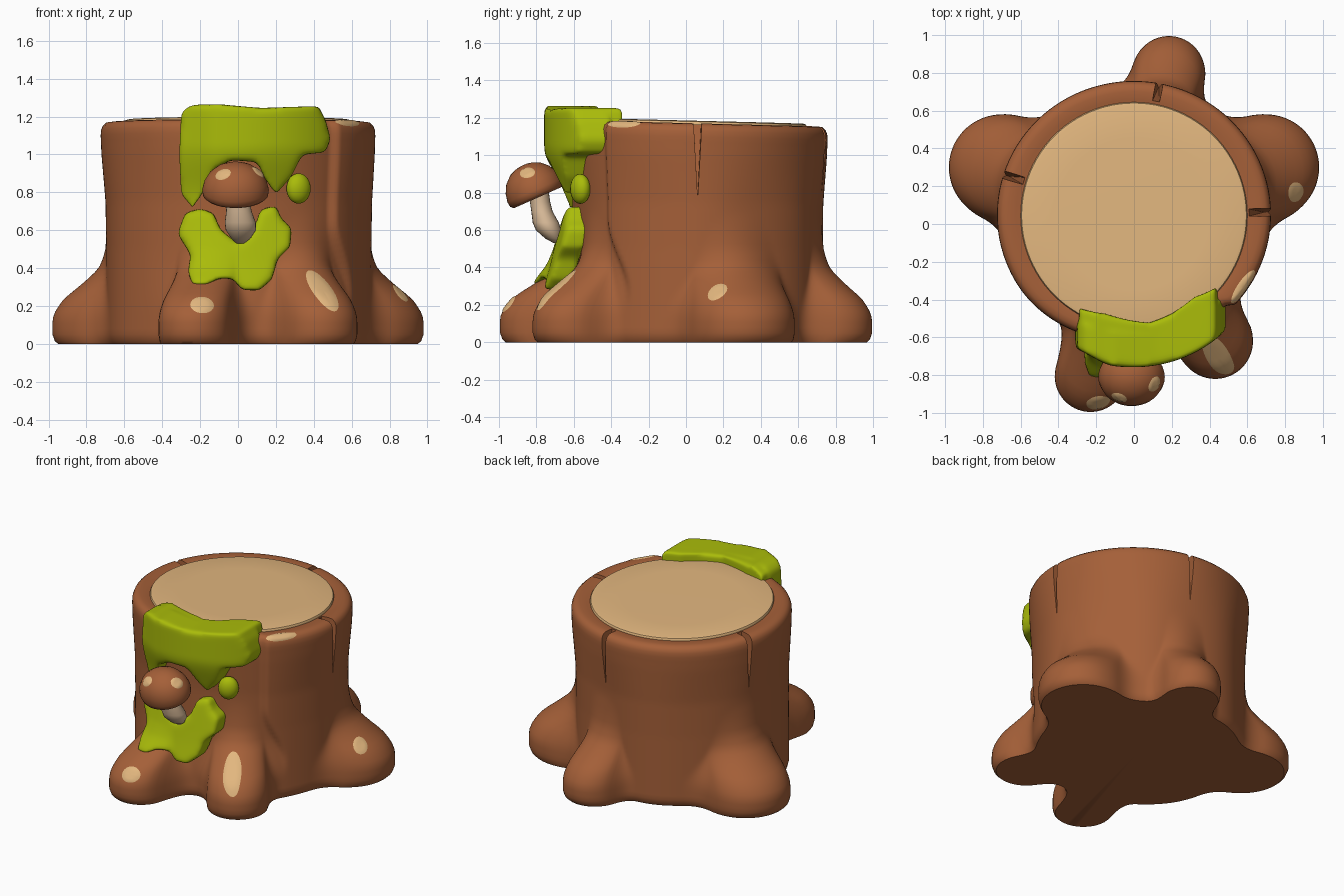
import bpy, bmesh, math
from mathutils import Vector, Matrix
from mathutils.bvhtree import BVHTree

if "Cube" in bpy.data.objects:
    bpy.data.objects.remove(bpy.data.objects["Cube"])

def mat(name, c):
    m = bpy.data.materials.new(name)
    m.diffuse_color = (*c, 1)
    m.use_nodes = True
    m.node_tree.nodes["Principled BSDF"].inputs["Base Color"].default_value = m.diffuse_color
    return m

BARK = mat("bark_brown", (0.375, 0.116, 0.04))
WOOD = mat("cut_wood_beige", (0.76, 0.47, 0.21))
MOSS = mat("moss_green", (0.40, 0.50, 0.003))
STEM = mat("stem_cream", (0.70, 0.50, 0.32))

def make(name, bm, material, angle=40):
    me = bpy.data.meshes.new(name)
    bmesh.ops.recalc_face_normals(bm, faces=bm.faces)
    bm.to_mesh(me)
    bm.free()
    ob = bpy.data.objects.new(name, me)
    bpy.context.collection.objects.link(ob)
    me.materials.append(material)
    smooth(ob, angle)
    return ob

def smooth(ob, angle=40):
    bpy.ops.object.select_all(action='DESELECT')
    ob.select_set(True)
    bpy.context.view_layer.objects.active = ob
    bpy.ops.object.shade_smooth_by_angle(angle=math.radians(angle))

def bake(ob):
    """Replace the mesh by its modified version."""
    dg = bpy.context.evaluated_depsgraph_get()
    me = bpy.data.meshes.new_from_object(ob.evaluated_get(dg))
    ob.modifiers.clear()
    ob.data = me

def lerp(table, v):
    for (a, fa), (b, fb) in zip(table, table[1:]):
        if v <= b:
            return fa + (fb - fa) * max(0, (v - a) / (b - a))
    return table[-1][1]

def step(t):
    t = min(1, max(0, t))
    return t * t * (3 - 2 * t)

def skin(rings):
    """Join rings of points into a closed surface."""
    bm = bmesh.new()
    vs = [[bm.verts.new(p) for p in r] for r in rings]
    n = len(vs[0])
    for a, b in zip(vs, vs[1:]):
        for i in range(n):
            bm.faces.new((a[i], a[(i + 1) % n], b[(i + 1) % n], b[i]))
    for r in (vs[0], vs[-1]):
        c = bm.verts.new(sum((v.co for v in r), Vector()) / n)
        for i in range(n):
            bm.faces.new((r[i], r[(i + 1) % n], c))
    return bm

# ---- trunk with root lobes: radius as a function of angle and height
CY = 0.05
ROOTS = [(-0.70, 0.25, 0.28), (0.70, 0.25, 0.28), (0.185, 0.755, 0.19),
         (-0.23, -0.855, 0.19), (0.43, -0.67, 0.20)]      # cap centre, cap radius
REACH = [(0, 1), (0.13, 1), (0.18, 0.94), (0.24, 0.8), (0.31, 0.52), (0.40, 0.18),
         (0.5, -0.02), (0.65, -0.2), (0.9, -0.7)]
TRUNK = [(0, 0.97), (0.5, 0.965), (0.75, 0.97), (1.0, 0.995), (1.1, 1.0)]

def radius(t, z):
    deg = math.degrees(math.atan2(math.sin(t), math.cos(t)))
    r = (0.725 - 0.018 * math.sin(t) ** 2) * lerp(TRUNK, z)
    fold = -41 + 12 * step((0.65 - z) / 0.4)
    r -= 0.032 * step((fold - deg) / 4.5) * step((deg + 150) / 60) * step((z - 0.15) / 0.3)
    r += 0.005 * math.sin(7 * t + 1) * step((1.1 - z) / 0.4)
    out = r
    k = 0.1 + 0.12 * step((0.45 - z) / 0.3)
    for x, y, w in ROOTS:
        d = abs(math.atan2(math.sin(t - math.atan2(y, x)), math.cos(t - math.atan2(y, x))))
        tip = r + (math.hypot(x, y) + w - r) * lerp(REACH, z)
        w *= 1 - 0.3 * step((z - 0.1) / 0.4)
        L = max(tip - w, 0.01)
        if d > math.pi / 2:
            b = w
        elif w * math.cos(d) < L * math.sin(d):
            b = w / math.sin(d)
        else:
            b = L * math.cos(d) + math.sqrt(max(0, w * w - (L * math.sin(d)) ** 2))
        h = max(k - abs(out - b), 0) / k
        out = max(out, b) + k * h * h / 4
    return out

def tilt(x, y, z):
    return Vector((x, y, z - 0.025 * y * z / 1.17))

N = 360
rows = [(0, 0.97), (0.015, 0.987), (0.05, 1)]
rows += [(0.08 + 0.03 * i, 1) for i in range(35)]
rows += [(1.13, 0.997), (1.152, 0.985), (1.168, 0.96), (1.172, 0.92), (1.17, 0.86), (1.16, 0.8)]
rings = []
for z, s in rows:
    ring = []
    for i in range(N):
        t = 2 * math.pi * i / N
        r = radius(t, z) * s
        ring.append(tilt(r * math.cos(t), CY + r * math.sin(t), z))
    rings.append(ring)
trunk = make("stump_trunk", skin(rings), BARK)
bvh = BVHTree.FromObject(trunk, bpy.context.evaluated_depsgraph_get())

# ---- wedge cracks in the rim
for deg in (1, 79, 163):
    bm = bmesh.new()
    rot = Matrix.Translation((0, CY, 0)) @ Matrix.Rotation(math.radians(deg), 4, 'Z')
    for p in ((0.69, 0, 0.78), (0.9, 0, 0.78), (0.58, 0.026, 1.3), (0.58, -0.026, 1.3),
              (0.9, 0.032, 1.3), (0.9, -0.032, 1.3)):
        bm.verts.new(rot @ Vector(p))
    bmesh.ops.convex_hull(bm, input=bm.verts)
    cutter = make("crack_cutter", bm, BARK)
    cutter.hide_render = True
    m = trunk.modifiers.new("crack", 'BOOLEAN')
    m.operation, m.solver, m.object = 'DIFFERENCE', 'EXACT', cutter
    bake(trunk)
    bpy.data.objects.remove(cutter)
smooth(trunk)

# ---- cut wood disc on top
rings = []
for r, z in ((0.59, 1.08), (0.60, 1.172), (0.595, 1.181), (0.58, 1.185), (0.4, 1.186)):
    rings.append([tilt(r * math.cos(a * math.pi / 48), 0.045 + r * math.sin(a * math.pi / 48), z)
                  for a in range(96)])
make("cut_wood_top", skin(rings), WOOD)

# ---- moss: outline slabs, rounded by remeshing, then laid on the trunk
def surface_y(x, z):
    hit = bvh.ray_cast(Vector((x, -3, min(z, 1.06))), Vector((0, 1, 0)))[0]
    return hit.y if hit else -0.5

def slab(bm, outline, y0, y1):
    f = bm.faces.new([bm.verts.new((x, y0, z)) for x, z in outline])
    e = bmesh.ops.extrude_face_region(bm, geom=[f])
    bmesh.ops.translate(bm, vec=(0, y1 - y0, 0),
                        verts=[v for v in e["geom"] if isinstance(v, bmesh.types.BMVert)])

def moss(name, slabs, place):
    bm = bmesh.new()
    for s in slabs:
        slab(bm, *s)
    ob = make(name, bm, MOSS)
    m = ob.modifiers.new("blend", 'REMESH')
    m.mode, m.voxel_size = 'VOXEL', 0.016
    m = ob.modifiers.new("round", 'SMOOTH')
    m.factor, m.iterations = 0.5, 10
    bake(ob)
    for v in ob.data.vertices:
        v.co.y = place(*v.co)
    if not ob.data.materials:
        ob.data.materials.append(MOSS)
    smooth(ob, 70)

def place_upper(x, y, z):
    if y > 0:       # inner edge on the rim waves in and out
        y *= lerp([(-0.3, 0.8), (-0.15, 0.85), (0.08, 0.6), (0.2, 0.75), (0.32, 1), (0.45, 0.85)], x)
    else:           # thins towards the drips and the left end
        y *= (0.55 + 0.45 * step((z - 0.75) / 0.3)) * (0.7 + 0.3 * step((x + 0.3) / 0.2))
    return surface_y(x, z) + y

def place_lower(x, y, z):
    flat = -0.60 - 0.38 * (0.7 - z) + 0.3 * x * x
    return 0.4 * surface_y(x, z) + 0.6 * flat + y

upper = [(-0.30, 1.22), (-0.25, 1.26), (-0.1, 1.265), (0.12, 1.245), (0.42, 1.255), (0.46, 1.19),
         (0.49, 1.08), (0.46, 1.01), (0.34, 1.0), (0.28, 0.88), (0.2, 0.79), (0.15, 0.86),
         (0.10, 0.96), (-0.04, 0.97), (-0.13, 0.92), (-0.19, 0.79), (-0.24, 0.72),
         (-0.30, 0.79), (-0.31, 1.0)]
lower = [(-0.32, 0.58), (-0.28, 0.69), (-0.2, 0.715), (-0.13, 0.69), (-0.09, 0.6), (0.0, 0.53),
         (0.08, 0.6), (0.12, 0.71), (0.2, 0.73), (0.23, 0.66), (0.285, 0.61), (0.275, 0.51),
         (0.21, 0.45), (0.18, 0.34), (0.11, 0.28), (0.02, 0.285), (-0.03, 0.345), (-0.1, 0.345),
         (-0.17, 0.31), (-0.24, 0.31), (-0.265, 0.38), (-0.25, 0.47)]
over_rim = [(-0.29, 1.13), (-0.29, 1.23), (-0.2, 1.265), (0.12, 1.245), (0.43, 1.255), (0.45, 1.13)]
moss("moss_upper", [(upper, 0.06, -0.135), (over_rim, 0.16, -0.1)], place_upper)
moss("moss_lower", [(lower, 0.07, -0.06)], place_lower)
bm = bmesh.new()
bmesh.ops.create_uvsphere(bm, u_segments=20, v_segments=12, radius=1,
                          matrix=Matrix.Translation((0.32, -0.565, 0.82))
                          @ Matrix.Rotation(0.5, 4, 'Z') @ Matrix.Diagonal((0.068, 0.05, 0.08, 1)))
make("moss_tuft", bm, MOSS, 80)

# ---- mushroom: lathed cap leaning forward, and a bulging stem
frame = (Matrix.Translation((-0.013, -0.80, 0.79)) @ Matrix.Rotation(math.radians(24), 4, 'X')
         @ Matrix.Diagonal((1, 0.9, 1, 1)))
rings = []
for r, z in ((0.05, 0.01), (0.12, -0.012), (0.155, -0.018), (0.172, -0.003), (0.176, 0.025),
             (0.165, 0.07), (0.14, 0.113), (0.10, 0.147), (0.055, 0.166), (0.02, 0.172)):
    rings.append([frame @ Vector((r * math.cos(a * math.pi / 20), r * math.sin(a * math.pi / 20), z))
                  for a in range(40)])
cap = make("mushroom_cap", skin(rings), BARK, 60)
cap_bvh = BVHTree.FromObject(cap, bpy.context.evaluated_depsgraph_get())
rings = []
for x, y, z, r in ((0.0, -0.79, 0.81, 0.065), (0.0, -0.78, 0.75, 0.064), (0.005, -0.77, 0.70, 0.067),
                   (0.012, -0.75, 0.64, 0.082), (0.015, -0.735, 0.60, 0.08),
                   (0.015, -0.71, 0.555, 0.05), (0.012, -0.69, 0.53, 0.02)):
    rings.append([(x + r * math.cos(a * math.pi / 12), y + 0.85 * r * math.sin(a * math.pi / 12), z)
                  for a in range(24)])
make("mushroom_stem", skin(rings), STEM, 60)

# ---- pale patches: thin ovals projected onto a surface
def patch(name, tree, centre, out, a, b, turn):
    n = Vector(out).normalized()
    u = (Vector((0, 0, 1)).cross(n)).normalized()
    w = n.cross(u)
    ca, sa = math.cos(math.radians(turn)), math.sin(math.radians(turn))
    rings = []
    for s in (1.0, 0.75, 0.5, 0.25):
        ring = []
        for i in range(32):
            t = math.pi * i / 16
            p, q = a * s * math.cos(t), b * s * math.sin(t)
            o = Vector(centre) + u * (p * ca - q * sa) + w * (p * sa + q * ca)
            hit, nor = tree.ray_cast(o + n * 0.6, -n)[:2]
            ring.append(hit + nor * (0.005 if s < 1 else 0.002) if hit else o)
        rings.append(ring)
    bm = skin(rings)
    # drop the fan that closes the outer ring
    bm.verts.ensure_lookup_table()
    bmesh.ops.delete(bm, geom=[bm.verts[-2]], context='VERTS')
    ob = make(name, bm, WOOD, 60)
    if sum((f.normal.dot(n) for f in ob.data.polygons)) < 0:
        ob.data.flip_normals()

patch("root_patch_left", bvh, (-0.19, -0.93, 0.20), (0, -1, 0.25), 0.062, 0.05, 0)
patch("root_patch_streak", bvh, (0.445, -0.70, 0.28), (0.12, -1, 0.15), 0.135, 0.054, -63)
patch("root_patch_right", bvh, (0.85, 0.17, 0.265), (1, -0.4, 0.6), 0.05, 0.06, -25)
patch("rim_patch", bvh, (0.575, -0.33, 1.165), (0.5, -0.35, 1), 0.105, 0.03, 0)
patch("cap_spot_left", cap_bvh, (-0.075, -0.89, 0.885), (-0.1, -1, 0.3), 0.042, 0.032, 20)
patch("cap_spot_right", cap_bvh, (0.10, -0.84, 0.90), (0.6, -0.7, 0.45), 0.042, 0.034, -20)
